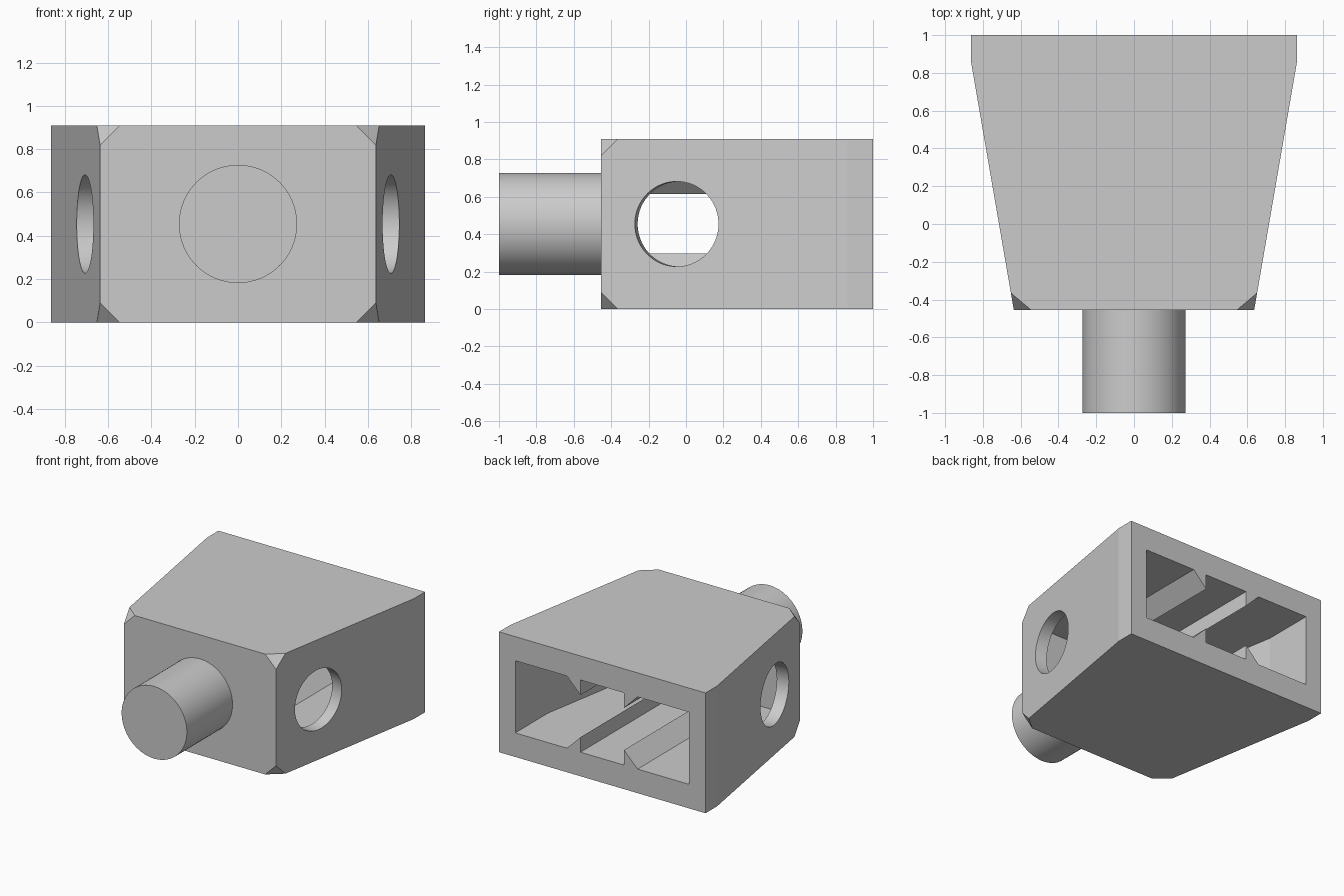
import bpy, bmesh
from math import radians, atan2, cos, sin
from mathutils import Matrix, Vector

cube = bpy.data.objects.get("Cube")
if cube:
    bpy.data.objects.remove(cube, do_unlink=True)

U = 1 / 11                      # design unit: the whole part is 22 units long
MID_Z = 5 * U
BACK, FRONT = 1.0, -5 * U       # ends of the body
SLOPE = 2.5 / 14.5              # taper of the side walls
TILT = atan2(SLOPE, 1)

grey = bpy.data.materials.new("plain grey")
grey.use_nodes = True
colour = (0.6, 0.6, 0.6, 1)
grey.diffuse_color = colour
grey.node_tree.nodes["Principled BSDF"].inputs["Base Color"].default_value = colour


def make_object(name, bm):
    bmesh.ops.recalc_face_normals(bm, faces=bm.faces)
    mesh = bpy.data.meshes.new(name)
    bm.to_mesh(mesh)
    bm.free()
    mesh.materials.append(grey)
    obj = bpy.data.objects.new(name, mesh)
    bpy.context.collection.objects.link(obj)
    return obj


def prism(points, offset):
    """Closed solid made by sweeping a flat outline along an offset."""
    bm = bmesh.new()
    face = bm.faces.new([bm.verts.new(p) for p in points])
    new = bmesh.ops.extrude_face_region(bm, geom=[face], use_keep_orig=True)
    verts = [g for g in new["geom"] if isinstance(g, bmesh.types.BMVert)]
    bmesh.ops.translate(bm, verts=verts, vec=offset)
    return bm


def slice_off(bm, point, normal):
    """Cut away everything on the normal's side and close the cut."""
    geom = bm.verts[:] + bm.edges[:] + bm.faces[:]
    bmesh.ops.bisect_plane(bm, geom=geom, dist=1e-6, plane_co=point,
                           plane_no=normal, clear_outer=True)
    rim = [e for e in bm.edges if e.is_boundary]
    bmesh.ops.holes_fill(bm, edges=rim, sides=0)


def cylinder(radius, depth, segments, matrix):
    bm = bmesh.new()
    bmesh.ops.create_cone(bm, cap_ends=True, segments=segments, radius1=radius,
                          radius2=radius, depth=depth, matrix=matrix)
    return bm


def shade(obj, angle):
    bpy.ops.object.select_all(action='DESELECT')
    obj.select_set(True)
    bpy.context.view_layer.objects.active = obj
    bpy.ops.object.shade_smooth_by_angle(angle=radians(angle))


# Tapered body, with the four front corners clipped
half = [(7 * U, FRONT), (9.5 * U, BACK - 1.5 * U), (9.5 * U, BACK)]
plan = half + [(-x, y) for x, y in reversed(half)]
bm = prism([(x, y, 0) for x, y in plan], (0, 0, 10 * U))
for side in (-1, 1):
    for z, up in ((0, 1), (10 * U, -1)):
        corner = Vector((side * 7 * U, FRONT, z))
        a = corner + Vector((-side * U, 0, 0))
        b = corner + Vector((side * sin(TILT), cos(TILT), 0)) * U
        c = corner + Vector((0, 0, up * U))
        normal = (b - a).cross(c - a).normalized()
        if normal.dot(corner - a) < 0:
            normal.negate()
        slice_off(bm, a, normal)
body = make_object("body", bm)

# Rear cavity, its section notched by wedge ribs on floor and ceiling
wall_x, floor_z, rib_top = 8 * U, 2 * U, 3.25 * U
quarter = [(wall_x, floor_z), (3.25 * U, floor_z), (2 * U, rib_top), (2 * U, floor_z)]
lower = quarter + [(-x, z) for x, z in reversed(quarter)]
section = lower + [(x, 2 * MID_Z - z) for x, z in reversed(lower)]
cavity_front = FRONT + 1.5 * U
bm = prism([(x, cavity_front, z) for x, z in section], (0, BACK + 0.1 - cavity_front, 0))
for side in (-1, 1):
    normal = Vector((side * cos(TILT), -sin(TILT), 0))
    surface = Vector((side * 7 * U, FRONT, 0))
    slice_off(bm, surface - normal * U, normal)
cutters = [make_object("cavity_cutter", bm)]

# Round holes square to each slanted side wall
for side, name in ((1, "left_hole_cutter"), (-1, "right_hole_cutter")):
    axis = Vector((side * cos(TILT), -sin(TILT), 0))
    y = -0.05
    centre = Vector((side * (7 * U + (y - FRONT) * SLOPE), y, MID_Z))
    turn = Vector((0, 0, 1)).rotation_difference(axis).to_matrix().to_4x4()
    bm = cylinder(2.5 * U, 0.3, 64, Matrix.Translation(centre) @ turn)
    cutters.append(make_object(name, bm))

bpy.context.view_layer.objects.active = body
for cutter in cutters:
    cutter.hide_render = True
    mod = body.modifiers.new(cutter.name, 'BOOLEAN')
    mod.operation = 'DIFFERENCE'
    mod.solver = 'EXACT'
    mod.object = cutter
    bpy.ops.object.modifier_apply(modifier=mod.name)
for cutter in cutters:
    bpy.data.objects.remove(cutter, do_unlink=True)
shade(body, 8)

# Front peg, its root sunk a little into the body
root = FRONT + 0.03
place = Matrix.Translation((0, (root - 1) / 2, MID_Z)) @ Matrix.Rotation(radians(90), 4, 'X')
peg = make_object("front_peg", cylinder(3 * U, root + 1, 64, place))
shade(peg, 30)
